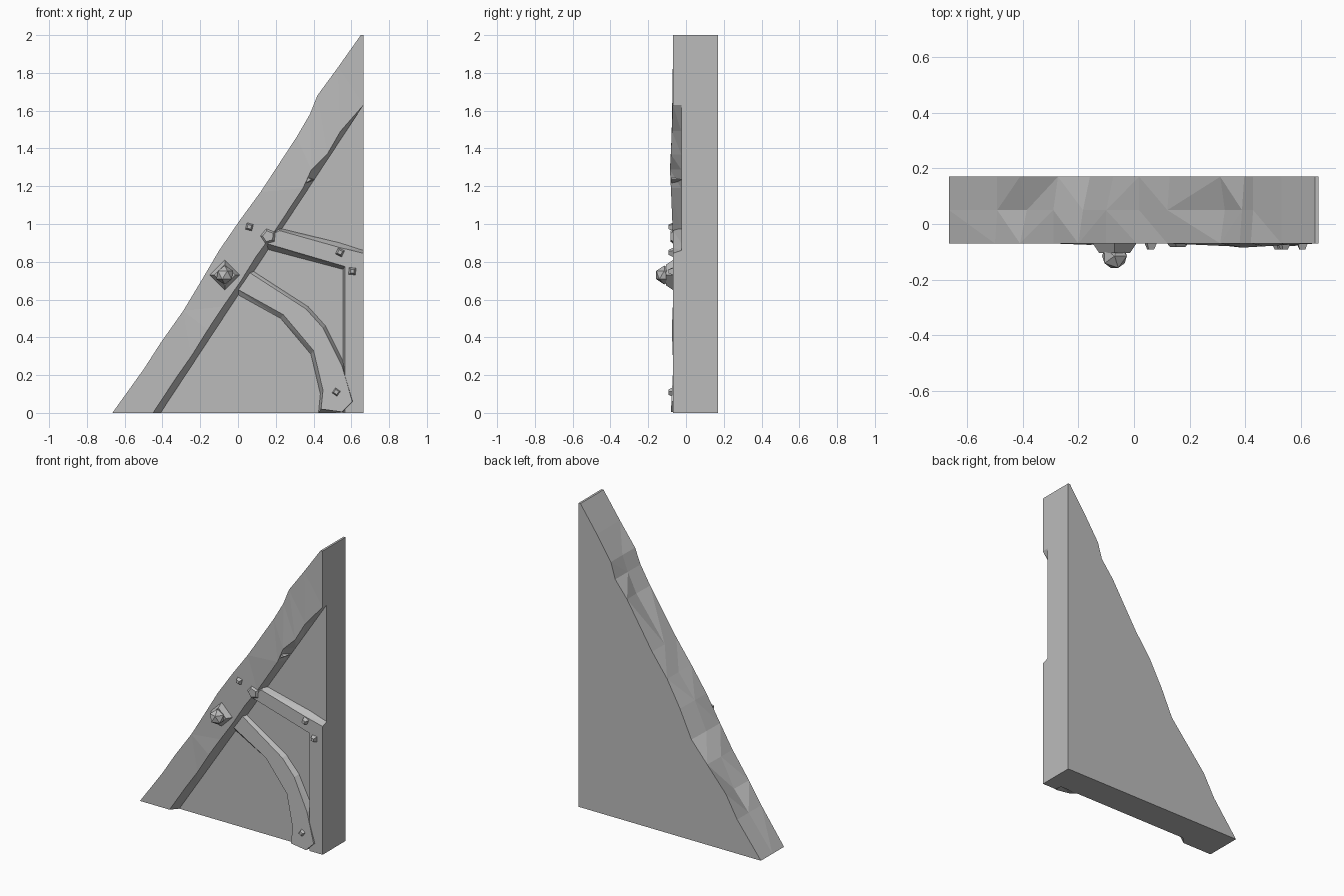
import bpy
import bmesh
import math
from mathutils import Matrix, Vector

cube = bpy.data.objects.get("Cube")
if cube:
    bpy.data.objects.remove(cube, do_unlink=True)

# Single stone material
stone = bpy.data.materials.new("grey_stone")
stone.use_nodes = True
grey = (0.5, 0.5, 0.5, 1)
stone.diffuse_color = grey
stone.node_tree.nodes["Principled BSDF"].inputs["Base Color"].default_value = grey

BACK, PANEL, FRONT = 0.17, -0.025, -0.07
SIDE = 0.664


def finish(name, bm):
    """Turn a bmesh into a flat shaded object."""
    bmesh.ops.recalc_face_normals(bm, faces=bm.faces[:])
    mesh = bpy.data.meshes.new(name)
    bm.to_mesh(mesh)
    bm.free()
    mesh.materials.append(stone)
    obj = bpy.data.objects.new(name, mesh)
    bpy.context.collection.objects.link(obj)
    return obj


def strip(bm, row_a, row_b):
    """Triangulated band between two rows of vertices."""
    for i in range(len(row_a) - 1):
        quad = bm.faces.new((row_a[i], row_a[i + 1], row_b[i + 1], row_b[i]))
        bmesh.ops.triangulate(bm, faces=[quad])


def raised_plate(name, top, base, height):
    """Raised trim with sloping sides; height gives y from z."""
    bm = bmesh.new()
    upper = [bm.verts.new((x, height(z), z)) for x, z in top]
    lower = [bm.verts.new((x, PANEL, z)) for x, z in base]
    bm.faces.new(upper)
    strip(bm, upper + upper[:1], lower + lower[:1])
    return finish(name, bm)


def stud(name, x, z, radius, tip, start, end, sides=4, turn=0):
    """Small faceted peg standing out from the front."""
    bm = bmesh.new()
    place = (Matrix.Translation((x, (start + end) / 2, z))
             @ Matrix.Rotation(math.radians(90), 4, "X")
             @ Matrix.Rotation(math.radians(turn), 4, "Z"))
    bmesh.ops.create_cone(bm, cap_ends=True, segments=sides, radius1=radius,
                          radius2=tip, depth=start - end, matrix=place)
    return finish(name, bm)


# Slab with a chipped sloping edge:
# outer x, outer z, middle chip, back chip, bevel width, front y
stations = [
    (-0.665, 0, 0, 0, 0.04, -0.07),
    (-0.5, 0.23, 0.01, 0.01, 0.04, -0.07),
    (-0.41, 0.37, 0.03, 0, 0.035, -0.07),
    (-0.29, 0.54, 0, 0.02, 0.04, -0.075),
    (-0.2, 0.69, 0.02, 0.05, 0.04, -0.07),
    (-0.1, 0.86, 0, 0.03, 0.035, -0.07),
    (0.01, 1.02, 0.01, 0.01, 0.04, -0.07),
    (0.12, 1.17, 0, 0.01, 0.03, -0.07),
    (0.31, 1.46, 0.02, 0, 0.03, -0.08),
    (0.38, 1.58, 0.01, 0.02, 0.05, -0.085),
    (0.42, 1.68, 0.01, 0.01, 0.02, -0.08),
    (0.53, 1.83, 0, 0, 0.03, -0.075),
    (0.65, 2, 0, 0, 0, -0.07),
]
inward = Vector((0.83, 0, -0.55))
bm = bmesh.new()
front, middle, back, ridge, foot = [], [], [], [], []
for x, z, mid_chip, back_chip, width, y in stations:
    front.append(bm.verts.new((x, FRONT, z)))
    middle.append(bm.verts.new(Vector((x, 0.05, z)) + inward * mid_chip))
    back.append(bm.verts.new(Vector((x, BACK, z)) + inward * back_chip))
    t = z / 2
    inner_x, inner_z = -0.41 + (SIDE + 0.41) * t, 1.63 * t
    ridge.append(bm.verts.new((inner_x - width, y, inner_z)))
    foot.append(bm.verts.new((inner_x, PANEL, inner_z)))
for row_a, row_b in ((back, middle), (middle, front), (front, ridge), (ridge, foot)):
    strip(bm, row_a, row_b)
peak_front = bm.verts.new((SIDE, FRONT, 2))
peak_back = bm.verts.new((SIDE, BACK, 2))
corner_front = bm.verts.new((SIDE, PANEL, 0))
corner_back = bm.verts.new((SIDE, BACK, 0))
bm.faces.new(foot + [corner_front])
bm.faces.new(back + [peak_back, corner_back])
bm.faces.new((front[-1], peak_front, ridge[-1]))
bm.faces.new((front[-1], middle[-1], back[-1], peak_back, peak_front))
bm.faces.new((peak_front, peak_back, corner_back, corner_front, foot[-1], ridge[-1]))
bm.faces.new((front[0], middle[0], back[0], corner_back, corner_front, foot[0], ridge[0]))
finish("sloping_slab", bm)

# Cross beam and post in one bent piece
raised_plate(
    "cross_beam_and_post",
    [(0.1, 0.9), (0.22, 0.965), (0.54, 0.875), (SIDE, 0.845),
     (SIDE, 0), (0.567, 0), (0.567, 0.775), (0.14, 0.9)],
    [(0.1, 0.88), (0.21, 0.98), (0.54, 0.9), (SIDE, 0.86),
     (SIDE, 0), (0.555, 0), (0.555, 0.76), (0.14, 0.87)],
    lambda z: -0.068)

# Curved brace, lower at the slope and proud of the post at its foot
inner = [(-0.03, 0.67), (0.24, 0.52), (0.4, 0.33), (0.45, 0.12), (0.44, 0.02)]
outer = [(0.55, 0.005), (0.605, 0.06), (0.55, 0.25), (0.45, 0.45), (0.36, 0.55), (0.05, 0.75)]
brace_foot = ([(x - 0.014, max(z - 0.02, 0)) for x, z in inner]
              + [(x + 0.012, z + 0.012 if z > 0.1 else z) for x, z in outer])
raised_plate("curved_brace", inner + outer, brace_foot,
             lambda z: -0.08 + 0.05 * z)

# Large knob on a diamond base
stud("knob_base", -0.07, 0.73, 0.085, 0.055, -0.06, -0.105)
bm = bmesh.new()
bmesh.ops.create_icosphere(bm, subdivisions=1, radius=0.05,
                           matrix=Matrix.Translation((-0.07, -0.115, 0.73)))
finish("knob", bm)

# Small pegs
for name, x, z, turn in (("slope_peg", 0.06, 0.985, 30), ("beam_peg", 0.54, 0.85, 20),
                         ("post_peg", 0.605, 0.75, 40), ("brace_peg", 0.52, 0.11, 10)):
    stud(name, x, z, 0.03, 0.014, -0.06, -0.092, 4, turn)

# Splinter on the upper edge of the slope
stud("edge_splinter", 0.37, 1.235, 0.035, 0.02, PANEL, -0.078, 3, 30)

# Rough lump where the beams meet
stud("joint_lump", 0.16, 0.935, 0.06, 0.03, -0.05, -0.082, 5, 15)
